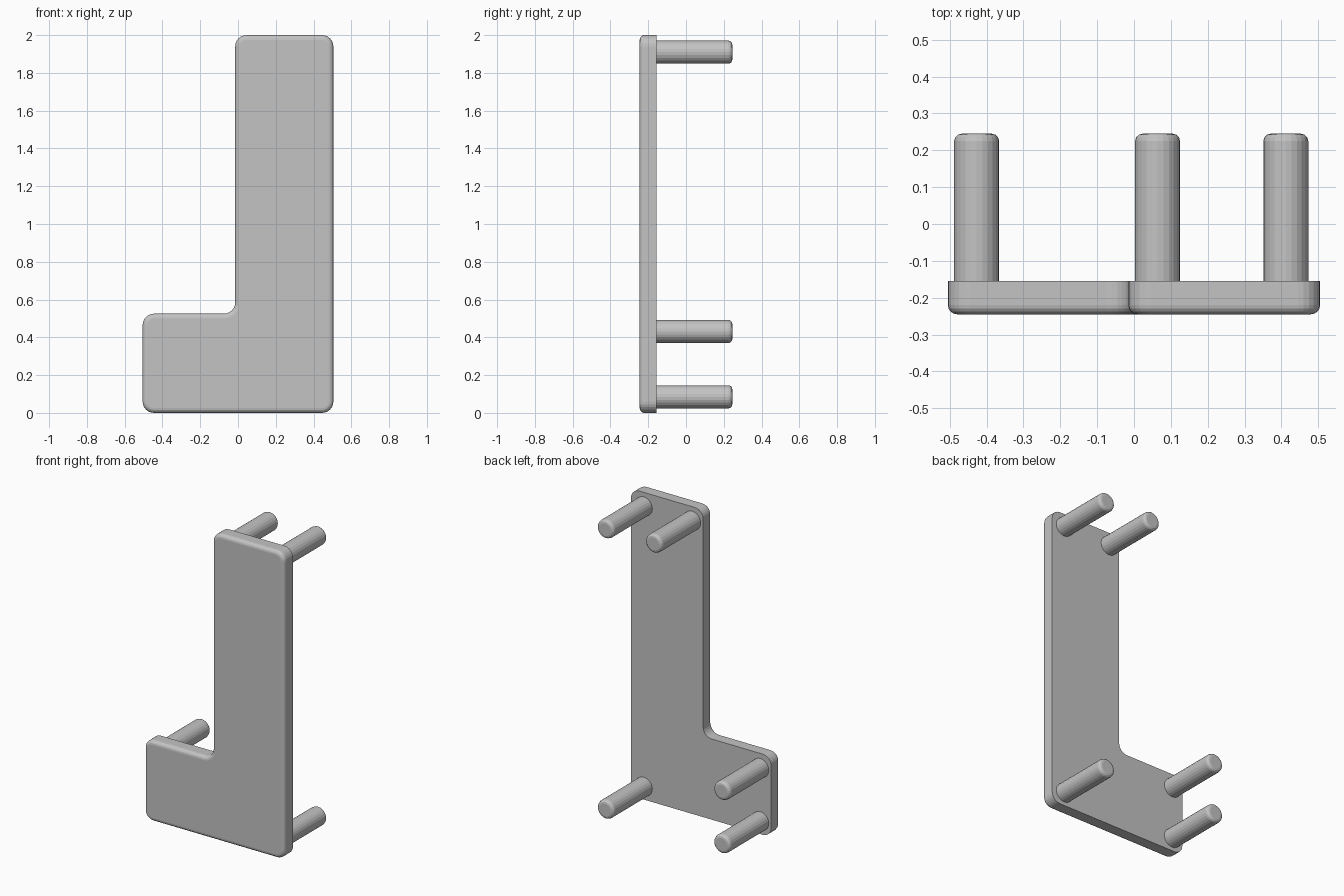
import bpy, bmesh, math
from mathutils import Matrix

if "Cube" in bpy.data.objects:
    bpy.data.objects.remove(bpy.data.objects["Cube"])

grey = bpy.data.materials.new("light grey")
grey.diffuse_color = (0.55, 0.55, 0.55, 1)
grey.use_nodes = True
grey.node_tree.nodes["Principled BSDF"].inputs["Base Color"].default_value = grey.diffuse_color

FRONT, BACK, TIP = -0.245, -0.155, 0.245


def finish(bm, name):
    bmesh.ops.recalc_face_normals(bm, faces=bm.faces)
    mesh = bpy.data.meshes.new(name)
    bm.to_mesh(mesh)
    bm.free()
    mesh.materials.append(grey)
    obj = bpy.data.objects.new(name, mesh)
    bpy.context.collection.objects.link(obj)
    return obj


def round_edge(bm, y, size, segments):
    """Round the rim lying in the plane at y."""
    rim = [e for e in bm.edges if all(abs(v.co.y - y) < 1e-4 for v in e.verts)]
    bmesh.ops.bevel(bm, geom=rim, offset=size, segments=segments, profile=0.5,
                    affect='EDGES', clamp_overlap=False)


# L-shaped plate: rounded corners given as arc centre and start/end angle
R = 0.06
L, W, S, H = -0.505, 0.505, -0.015, 0.525
corners = [
    (L + R, R, 180, 270),
    (W - R, R, 270, 360),
    (W - R, 2 - R, 0, 90),
    (S + R, 2 - R, 90, 180),
    (S - R, H + R, 360, 270),   # inner corner
    (L + R, H - R, 90, 180),
]
bm = bmesh.new()
outline = []
for cx, cz, a0, a1 in corners:
    for i in range(7):
        a = math.radians(a0 + (a1 - a0) * i / 6)
        outline.append(bm.verts.new((cx + R * math.cos(a), BACK, cz + R * math.sin(a))))
back = bm.faces.new(outline)
ext = bmesh.ops.extrude_face_region(bm, geom=[back], use_keep_orig=True)
for v in ext["geom"]:
    if isinstance(v, bmesh.types.BMVert):
        v.co.y = FRONT
round_edge(bm, FRONT, 0.025, 4)
finish(bm, "l_plate")

# Pegs on the back, flush with the plate at one end and rounded at the tip
pegs = {
    "peg_lower_left": (-0.427, 0.085),
    "peg_upper_left": (-0.427, 0.431),
    "peg_lower_right": (0.412, 0.085),
    "peg_top_right": (0.412, 1.91),
    "peg_top_left": (0.064, 1.91),
}
for name, (x, z) in pegs.items():
    bm = bmesh.new()
    length = TIP - BACK
    place = Matrix.Translation((x, (TIP + BACK) / 2, z)) @ Matrix.Rotation(math.pi / 2, 4, 'X')
    bmesh.ops.create_cone(bm, cap_ends=True, segments=24, radius1=0.061,
                          radius2=0.061, depth=length, matrix=place)
    round_edge(bm, TIP, 0.02, 3)
    finish(bm, name)
